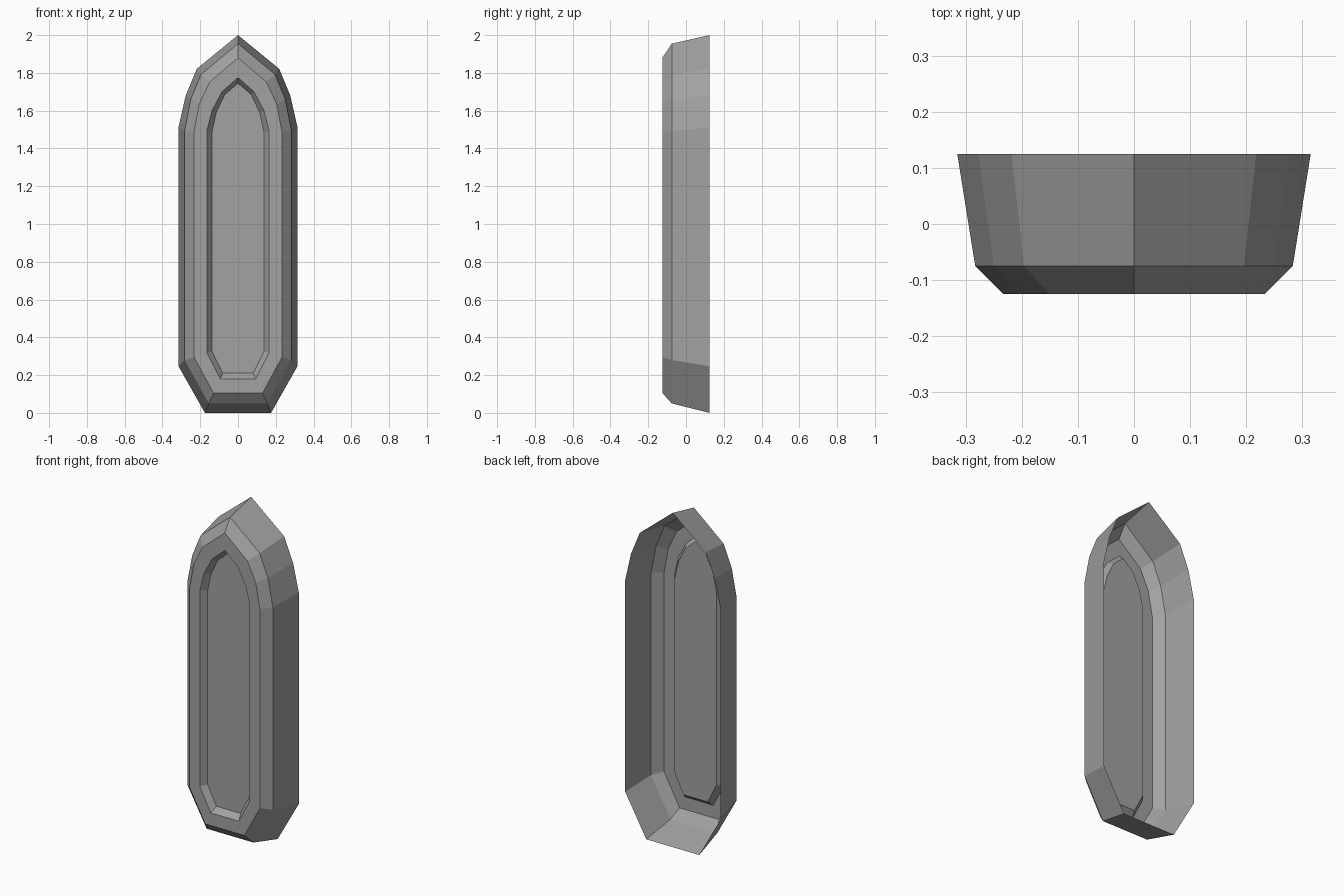
import bpy
import bmesh

cube = bpy.data.objects.get("Cube")
if cube:
    bpy.data.objects.remove(cube, do_unlink=True)

grey = bpy.data.materials.new("mid_grey")
grey.use_nodes = True
COLOUR = (0.36, 0.36, 0.36, 1.0)
grey.diffuse_color = COLOUR
grey.node_tree.nodes["Principled BSDF"].inputs["Base Color"].default_value = COLOUR

# Right half of each arched outline, from the peak down: depth, then (x, z) points
OUTLINES = [
    (0.125, [(0, 2.0), (0.218, 1.822), (0.277, 1.68), (0.315, 1.512), (0.315, 0.247), (0.175, 0)]),
    (-0.075, [(0, 1.955), (0.196, 1.792), (0.25, 1.66), (0.283, 1.492), (0.283, 0.28), (0.155, 0.05)]),
    (-0.125, [(0, 1.88), (0.15, 1.752), (0.205, 1.635), (0.233, 1.485), (0.233, 0.295), (0.13, 0.105)]),
    (-0.125, [(0, 1.775), (0.085, 1.7), (0.138, 1.6), (0.165, 1.49), (0.165, 0.318), (0.093, 0.18)]),
    (-0.09, [(0, 1.745), (0.07, 1.685), (0.115, 1.59), (0.138, 1.485), (0.138, 0.325), (0.08, 0.21)]),
]


def add_ring(bm, depth, half):
    """Mirror a half outline into a closed ring of vertices."""
    mirrored = [(-x, z) for x, z in reversed(half[1:])]
    return [bm.verts.new((x, depth, z)) for x, z in half + mirrored]


# Open-backed shell: side walls, bevel, front rim and recess wall, then the panel
bm = bmesh.new()
rings = [add_ring(bm, depth, half) for depth, half in OUTLINES]
count = len(rings[0])
for outer, inner in zip(rings, rings[1:]):
    for i in range(count):
        j = (i + 1) % count
        bm.faces.new((outer[i], outer[j], inner[j], inner[i]))
bm.faces.new(rings[-1])
bm.normal_update()

# Turn the whole shell so that the panel faces the front
if bm.faces[:][-1].normal.y > 0:
    bmesh.ops.reverse_faces(bm, faces=bm.faces[:])

mesh = bpy.data.meshes.new("arched_panel_shell")
bm.to_mesh(mesh)
bm.free()
mesh.materials.append(grey)
shell = bpy.data.objects.new("arched_panel_shell", mesh)
bpy.context.collection.objects.link(shell)
